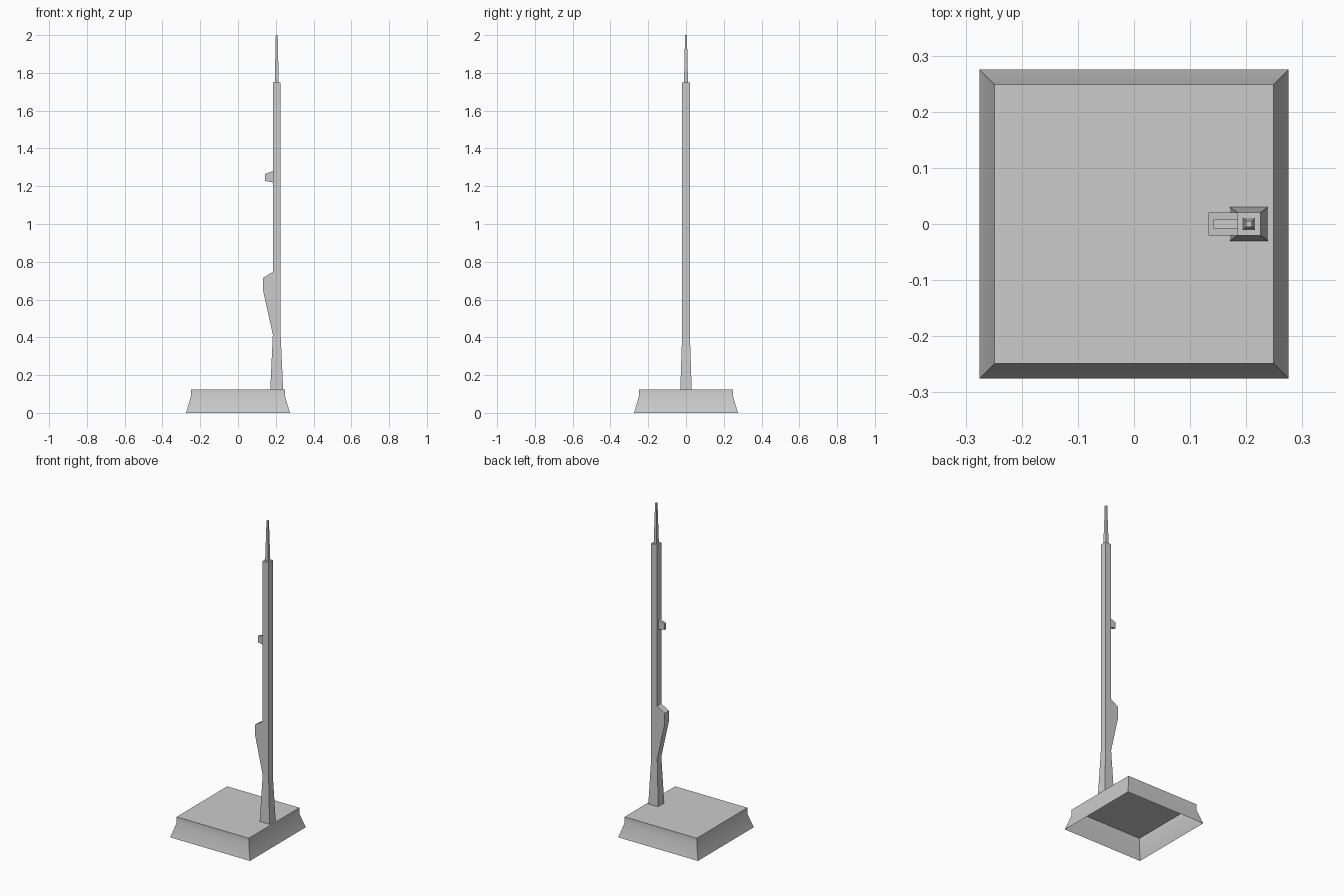
import bpy, bmesh

if "Cube" in bpy.data.objects:
    bpy.data.objects.remove(bpy.data.objects["Cube"])

POLE_X = 0.205


def make_object(name, bm):
    mesh = bpy.data.meshes.new(name)
    bm.to_mesh(mesh)
    bm.free()
    obj = bpy.data.objects.new(name, mesh)
    bpy.context.collection.objects.link(obj)
    return obj


def square_loft(name, sections, cx=0.0):
    """Stack square rings (half_x, half_y, z), open below and capped on top."""
    bm = bmesh.new()
    rings = [[bm.verts.new((cx + sx * hx, sy * hy, z))
              for sx, sy in ((-1, -1), (1, -1), (1, 1), (-1, 1))]
             for hx, hy, z in sections]
    for low, high in zip(rings, rings[1:]):
        for i in range(4):
            j = (i + 1) % 4
            bm.faces.new((low[i], low[j], high[j], high[i]))
    bm.faces.new(rings[-1])
    return make_object(name, bm)


def side_bracket(name, profile, half_width):
    """Extrude an x-z profile along y, open where it meets the pole."""
    bm = bmesh.new()
    front = [bm.verts.new((x, -half_width, z)) for x, z in profile]
    back = [bm.verts.new((x, half_width, z)) for x, z in profile]
    bm.faces.new(front)
    bm.faces.new(back[::-1])
    for i in range(len(profile) - 1):
        bm.faces.new((front[i], back[i], back[i + 1], front[i + 1]))
    bmesh.ops.recalc_face_normals(bm, faces=bm.faces)
    # Open shells can resolve inside out: the front cap must face -y
    bm.faces.ensure_lookup_table()
    if bm.faces[0].normal.y > 0:
        bmesh.ops.reverse_faces(bm, faces=bm.faces)
    return make_object(name, bm)


# Hollow base with a flared skirt
base = square_loft("base", [(0.275, 0.275, 0.0), (0.249, 0.249, 0.088),
                            (0.249, 0.249, 0.125)])
bpy.context.view_layer.objects.active = base
base.select_set(True)
bpy.ops.object.shade_smooth_by_angle()

# Tapered foot and straight square pole
square_loft("pole", [(0.034, 0.03, 0.125), (0.0205, 0.0205, 0.415),
                     (0.0205, 0.0205, 1.75)], POLE_X)

# Thin tapering spike on top
square_loft("spike", [(0.0105, 0.0105, 1.75), (0.005, 0.005, 2.0)], POLE_X)

# Large lower hook and small upper cleat on the inner side
side_bracket("lower_hook", [(0.1845, 0.415), (0.133, 0.647),
                            (0.133, 0.715), (0.1845, 0.747)], 0.0205)
side_bracket("upper_cleat", [(0.1845, 1.22), (0.142, 1.228),
                             (0.142, 1.265), (0.1845, 1.28)], 0.008)
